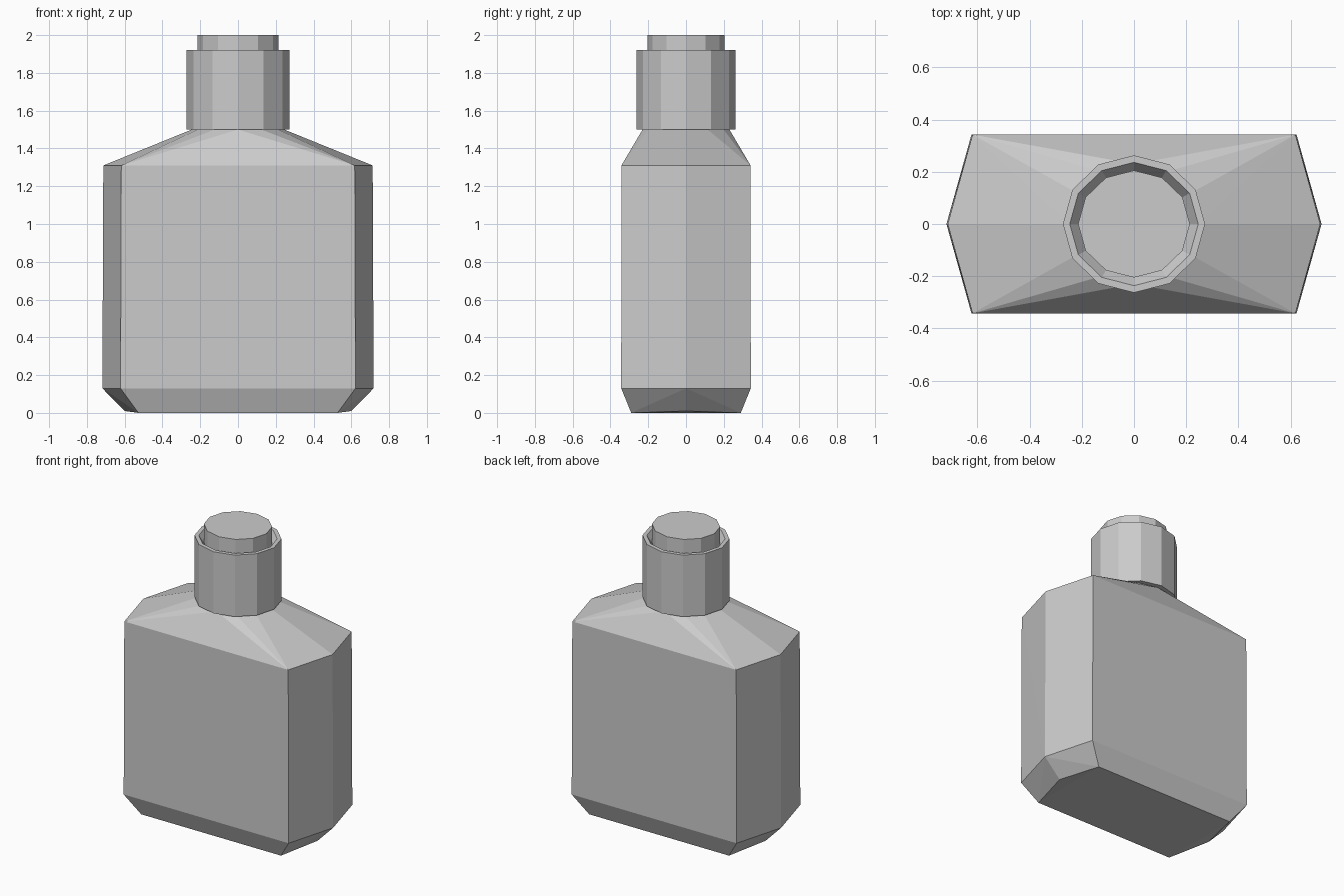
import bpy, bmesh
from math import cos, sin, pi

if "Cube" in bpy.data.objects:
    bpy.data.objects.remove(bpy.data.objects["Cube"])


def oval(rx, ry, z, n=12):
    return [(rx * cos(2 * pi * i / n), ry * sin(2 * pi * i / n), z) for i in range(n)]


def hexagon(cx, cy, mx, z, mid_z=None):
    mz = z if mid_z is None else mid_z
    return [(cx, -cy, z), (mx, 0, mz), (cx, cy, z), (-cx, cy, z), (-mx, 0, mz), (-cx, -cy, z)]


def finish(bm, name):
    bmesh.ops.recalc_face_normals(bm, faces=bm.faces)
    mesh = bpy.data.meshes.new(name)
    bm.to_mesh(mesh)
    bm.free()
    ob = bpy.data.objects.new(name, mesh)
    bpy.context.collection.objects.link(ob)
    return ob


# Bottle body: convex skin over the chamfered foot, walls and neck ring
bm = bmesh.new()
points = (hexagon(0.527, 0.29, 0.60, 0, 0.01) + hexagon(0.622, 0.343, 0.718, 0.13)
          + hexagon(0.618, 0.342, 0.713, 1.31) + oval(0.245, 0.23, 1.5))
for p in points:
    bm.verts.new(p)
bmesh.ops.convex_hull(bm, input=bm.verts[:])
# Open the neck where the cap sits
top = [f for f in bm.faces if all(v.co.z > 1.49 for v in f.verts)]
bmesh.ops.delete(bm, geom=top, context='FACES')
finish(bm, "bottle_body")

# Cap: stacked 12-sided rings - underside lip, wall, rim, groove, raised button
bm = bmesh.new()
profile = [(0.245, 0.23, 1.5), (0.272, 0.263, 1.5), (0.272, 0.263, 1.92),
           (0.246, 0.236, 1.92), (0.214, 0.205, 1.875), (0.214, 0.205, 2.0)]
rings = [[bm.verts.new(p) for p in oval(*r)] for r in profile]
for a, b in zip(rings, rings[1:]):
    for i in range(12):
        j = (i + 1) % 12
        bm.faces.new((a[i], a[j], b[j], b[i]))
bm.faces.new(rings[-1])
# Orient open shell outward using the upward-facing button
cap = finish(bm, "bottle_cap")
if cap.data.polygons[-1].normal.z < 0:
    cap.data.flip_normals()
